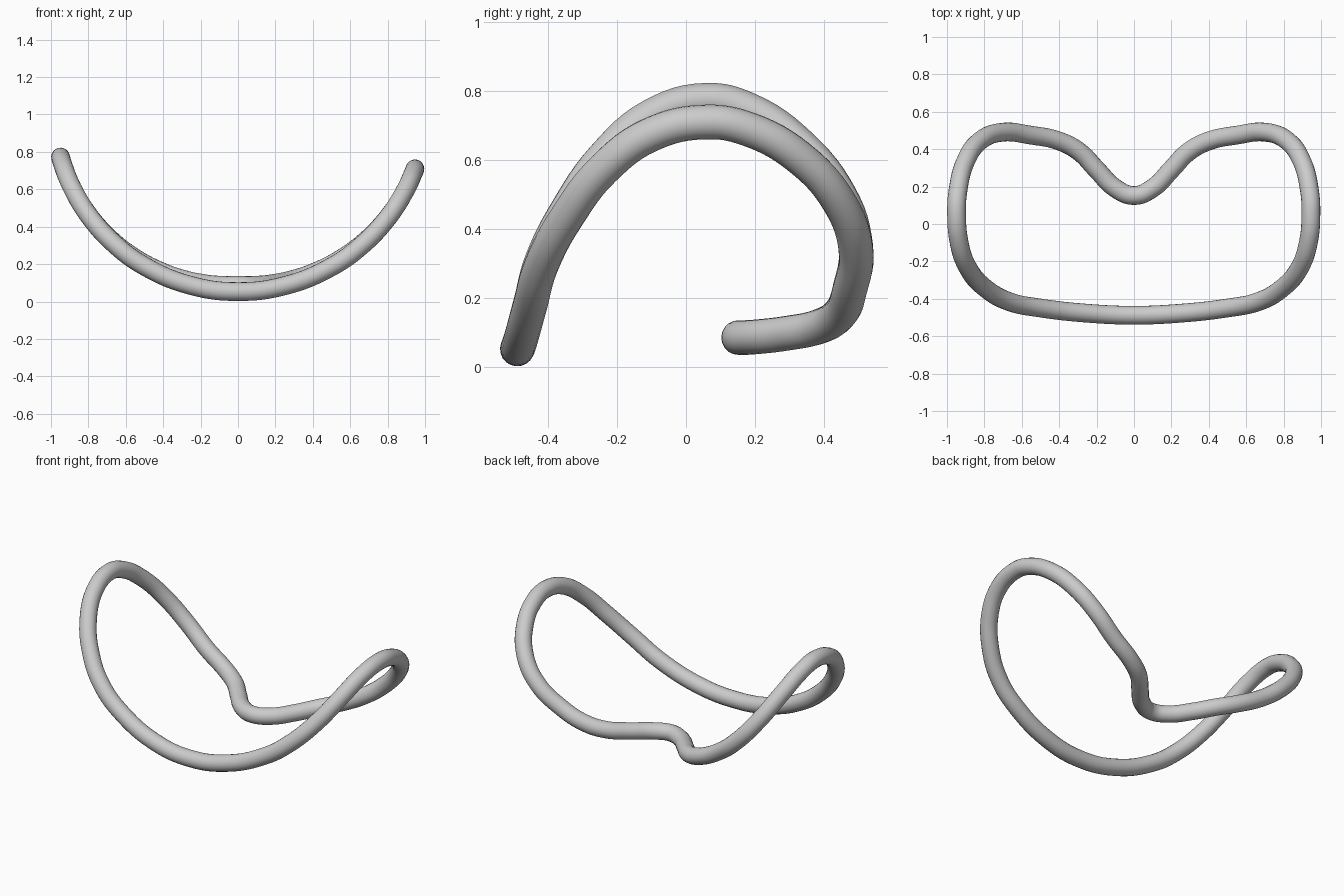
import bpy
import math

if "Cube" in bpy.data.objects:
    bpy.data.objects.remove(bpy.data.objects["Cube"])

RADIUS = 0.05
# Plan outline of one half, from the back notch round to the front: (x, y)
HALF = [(0, 0.152), (0.1, 0.192), (0.2, 0.292), (0.29, 0.385), (0.4, 0.444),
        (0.55, 0.475), (0.7, 0.491), (0.82, 0.445), (0.9, 0.33), (0.938, 0.18),
        (0.946, 0.06), (0.932, -0.1), (0.885, -0.235), (0.79, -0.345),
        (0.66, -0.417), (0.5, -0.449), (0.25, -0.477), (0, -0.488)]


def height(x, y, tip):
    """Circular sag through the low point and the raised tip, back slightly higher."""
    rise = tip - 0.053
    r = (0.948 ** 2 + rise ** 2) / (2 * rise)
    back = 0.033 * max(0, 1 - abs(x) / 0.85) if y > 0 else 0
    return 0.053 + r - math.sqrt(r * r - x * x) + back


right = [(x, y, height(x, y, 0.715)) for x, y in HALF]
left = [(-x * 1.003, y, height(x, y, 0.78)) for x, y in HALF[1:-1]]
path = right + left[::-1]

# Closed round tube swept along the path
curve = bpy.data.curves.new("bent_ring", 'CURVE')
curve.dimensions = '3D'
curve.bevel_depth = RADIUS
curve.bevel_resolution = 8
curve.resolution_u = 6
spline = curve.splines.new('BEZIER')
spline.bezier_points.add(len(path) - 1)
for p, co in zip(spline.bezier_points, path):
    p.co = co
    p.handle_left_type = p.handle_right_type = 'AUTO'
spline.use_cyclic_u = True
spline.use_smooth = True

ring = bpy.data.objects.new("bent_ring", curve)
bpy.context.collection.objects.link(ring)
bpy.context.view_layer.objects.active = ring
ring.select_set(True)
bpy.ops.object.convert(target='MESH')
bpy.ops.object.shade_smooth()
